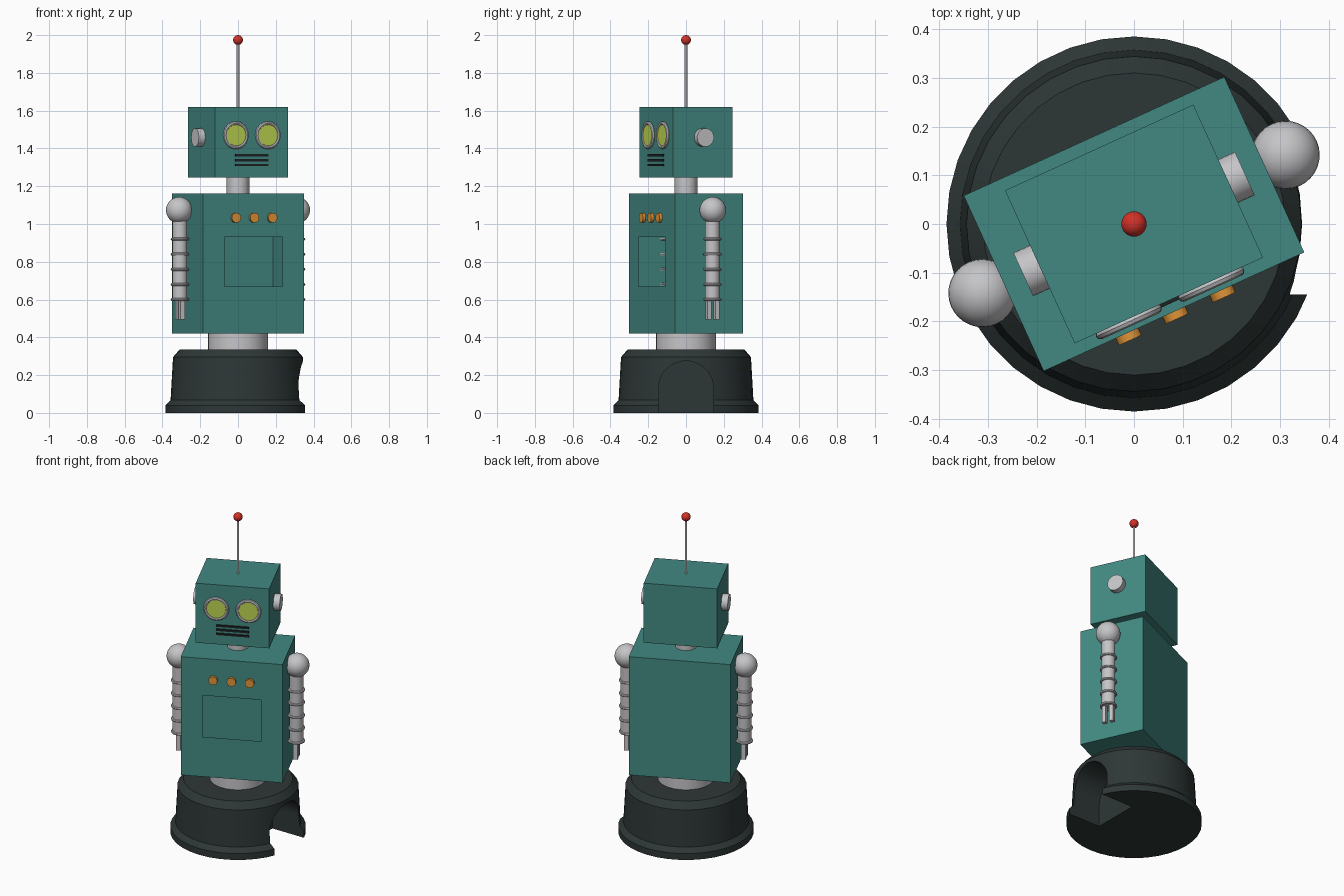
import bpy, bmesh, math
from mathutils import Matrix, Vector

if "Cube" in bpy.data.objects:
    bpy.data.objects.remove(bpy.data.objects["Cube"])

TURN = Matrix.Rotation(math.radians(24.5), 4, 'Z')   # upper robot is turned on its base


def mat(name, rgb):
    m = bpy.data.materials.new(name)
    m.diffuse_color = (*rgb, 1)
    m.use_nodes = True
    m.node_tree.nodes["Principled BSDF"].inputs["Base Color"].default_value = m.diffuse_color
    return m


TEAL = mat("teal", (0.055, 0.25, 0.225))
DARK = mat("dark_green_grey", (0.027, 0.038, 0.037))
SILVER = mat("silver", (0.56, 0.56, 0.58))
LIME = mat("lime", (0.50, 0.66, 0.08))
ORANGE = mat("orange", (0.75, 0.30, 0.04))
RED = mat("red", (0.65, 0.03, 0.02))
BLACK = mat("black", (0.012, 0.016, 0.016))


def finish(name, bm, material, smooth=True, turn=True):
    if turn:
        bm.transform(TURN)
    me = bpy.data.meshes.new(name)
    bm.to_mesh(me)
    bm.free()
    ob = bpy.data.objects.new(name, me)
    bpy.context.collection.objects.link(ob)
    me.materials.append(material)
    if smooth:
        bpy.ops.object.select_all(action='DESELECT')
        ob.select_set(True)
        bpy.context.view_layer.objects.active = ob
        bpy.ops.object.shade_smooth_by_angle(angle=math.radians(35))
    return ob


def place(loc, axis='Z'):
    rot = {'Z': Matrix(), 'X': Matrix.Rotation(math.pi / 2, 4, 'Y'),
           'Y': Matrix.Rotation(math.pi / 2, 4, 'X')}[axis]
    return Matrix.Translation(loc) @ rot


def box(name, loc, size, material):
    bm = bmesh.new()
    bmesh.ops.create_cube(bm, size=1, matrix=Matrix.Translation(loc) @ Matrix.Diagonal((*size, 1)))
    return finish(name, bm, material, smooth=False)


def cyl(name, loc, r, depth, material, axis='Z', seg=32):
    bm = bmesh.new()
    bmesh.ops.create_cone(bm, cap_ends=True, segments=seg, radius1=r, radius2=r,
                          depth=depth, matrix=place(loc, axis))
    return finish(name, bm, material)


def ball(name, loc, r, material):
    bm = bmesh.new()
    bmesh.ops.create_uvsphere(bm, u_segments=32, v_segments=16, radius=r,
                              matrix=Matrix.Translation(loc))
    return finish(name, bm, material)


def lathe(name, profile, material, seg=32, closed=False, matrix=Matrix(), turn=True):
    bm = bmesh.new()
    rings = [[bm.verts.new((r * math.cos(2 * math.pi * i / seg),
                            r * math.sin(2 * math.pi * i / seg), z)) for i in range(seg)]
             for r, z in profile]
    pairs = list(zip(rings, rings[1:]))
    if closed:
        pairs.append((rings[-1], rings[0]))
    for a, b in pairs:
        for i in range(seg):
            j = (i + 1) % seg
            bm.faces.new((a[i], a[j], b[j], b[i]))
    if not closed:
        bm.faces.new(rings[0][::-1])
        bm.faces.new(rings[-1])
    bmesh.ops.recalc_face_normals(bm, faces=bm.faces)
    bm.transform(matrix)
    return finish(name, bm, material, turn=turn)


def torus(name, loc, major, minor, material, axis='Z'):
    prof = [(major + minor * math.cos(t * math.pi / 4), minor * math.sin(t * math.pi / 4))
            for t in range(8)]
    return lathe(name, prof, material, closed=True, matrix=place(loc, axis))


# Base with an arched opening on the right
base = lathe("base", [(0.385, 0), (0.385, 0.04), (0.357, 0.068), (0.344, 0.295), (0.31, 0.335)],
             DARK, seg=36, turn=False)
bm = bmesh.new()
R = 0.145
arch = [(-R, -0.1)] + [(-R * math.cos(math.pi * i / 24), 0.13 + R * math.sin(math.pi * i / 24))
                       for i in range(25)] + [(R, -0.1)]
face = bm.faces.new([bm.verts.new((0.137, y, z)) for y, z in arch])
ext = bmesh.ops.extrude_face_region(bm, geom=[face])
bmesh.ops.translate(bm, vec=(0.4, 0, 0),
                    verts=[v for v in ext['geom'] if isinstance(v, bmesh.types.BMVert)])
bmesh.ops.recalc_face_normals(bm, faces=bm.faces)
cutter = finish("arch_cutter", bm, DARK, smooth=False, turn=False)
cutter.hide_render = True
mod = base.modifiers.new("arch", 'BOOLEAN')
mod.operation = 'DIFFERENCE'
mod.solver = 'EXACT'
mod.object = cutter
bpy.ops.object.select_all(action='DESELECT')
base.select_set(True)
bpy.context.view_layer.objects.active = base
bpy.ops.object.modifier_apply(modifier=mod.name)
bpy.data.objects.remove(cutter)
bpy.ops.object.shade_smooth_by_angle(angle=math.radians(35))

# Waist and neck
cyl("waist", (0, 0, 0.38), 0.16, 0.10, SILVER)
cyl("neck", (0, 0, 1.205), 0.06, 0.10, SILVER)

# Hollow body with an open window in the front
bm = bmesh.new()
bmesh.ops.create_cube(bm, size=1, matrix=Matrix.Translation((0, 0, 0.791))
                      @ Matrix.Diagonal((0.588, 0.396, 0.742, 1)))
front = min(bm.faces, key=lambda f: f.calc_center_median().y)
outer = list(front.verts)
inner = [bm.verts.new((math.copysign(0.17, v.co.x), v.co.y, 0.93 if v.co.z > 0.8 else 0.67))
         for v in outer]
bmesh.ops.delete(bm, geom=[front], context='FACES_ONLY')
for i in range(4):
    j = (i + 1) % 4
    bm.faces.new((outer[i], outer[j], inner[j], inner[i]))
finish("body", bm, TEAL, smooth=False)

# Chest buttons
for i in (-1, 0, 1):
    cyl("chest_button", (i * 0.106, -0.203, 1.033), 0.026, 0.022, ORANGE, 'Y', 24)

# Head, mouth and antenna
box("head", (0, 0, 1.432), (0.425, 0.345, 0.373), TEAL)
for z in (1.364, 1.338, 1.312):
    box("mouth_slot", (0, -0.1735, z), (0.19, 0.012, 0.012), BLACK)
cyl("antenna", (0, 0, 1.785), 0.007, 0.35, SILVER, seg=16)
ball("antenna_ball", (0, 0, 1.974), 0.026, RED)

# Paired parts
for s in (-1, 1):
    # Eyes and ears
    torus("eye_ring", (s * 0.093, -0.178, 1.47), 0.064, 0.010, SILVER, 'Y')
    cyl("eye_lens", (s * 0.093, -0.174, 1.47), 0.062, 0.016, LIME, 'Y')
    cyl("ear", (s * 0.229, 0, 1.458), 0.049, 0.042, SILVER, 'X', 24)
    # Arm
    ball("shoulder", (s * 0.342, 0, 1.073), 0.07, SILVER)
    cyl("arm", (s * 0.338, 0, 0.82), 0.039, 0.44, SILVER, seg=24)
    for k in range(5):
        torus("arm_ring", (s * 0.338, 0, 0.92 - 0.08 * k), 0.041, 0.008, SILVER)
    for t in (-1, 1):
        box("claw_finger", (s * 0.338, t * 0.023, 0.55), (0.026, 0.024, 0.11), SILVER)
